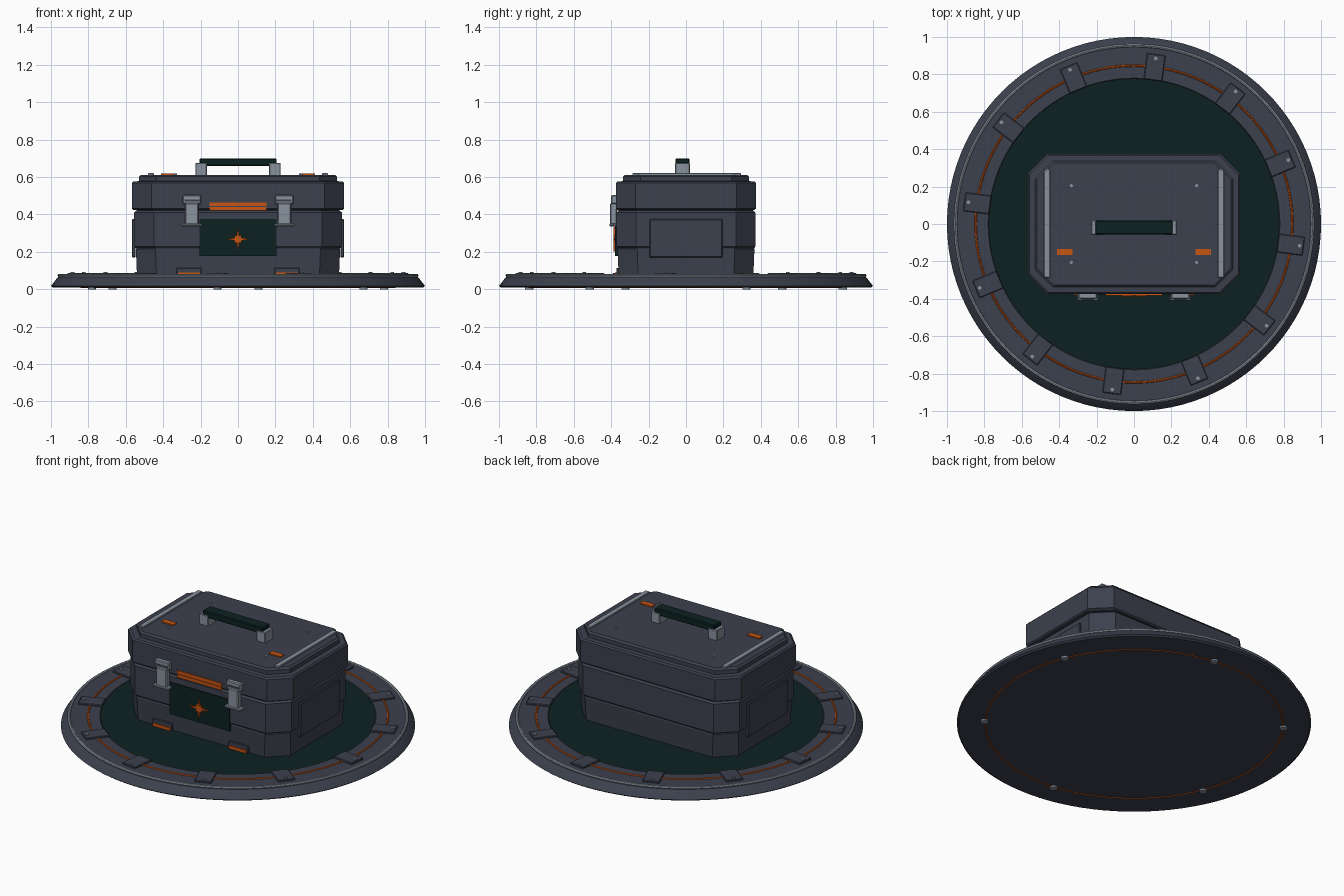
import bpy, bmesh
from math import cos, sin, pi, radians
from mathutils import Matrix

cube = bpy.data.objects.get("Cube")
if cube:
    bpy.data.objects.remove(cube, do_unlink=True)


def material(name, rgb):
    m = bpy.data.materials.new(name)
    m.use_nodes = True
    m.diffuse_color = (*rgb, 1)
    m.node_tree.nodes["Principled BSDF"].inputs["Base Color"].default_value = (*rgb, 1)
    return m


SLATE = material("slate metal", (0.045, 0.052, 0.075))
DARK = material("dark green rubber", (0.004, 0.015, 0.015))
ORANGE = material("orange paint", (0.58, 0.09, 0.006))
STEEL = material("pale steel", (0.25, 0.29, 0.34))


def finish(name, bm, mat, smooth=False):
    bmesh.ops.recalc_face_normals(bm, faces=bm.faces)
    mesh = bpy.data.meshes.new(name)
    bm.to_mesh(mesh)
    bm.free()
    mesh.materials.append(mat)
    ob = bpy.data.objects.new(name, mesh)
    bpy.context.collection.objects.link(ob)
    if smooth:
        bpy.ops.object.select_all(action="DESELECT")
        ob.select_set(True)
        bpy.context.view_layer.objects.active = ob
        bpy.ops.object.shade_smooth_by_angle(angle=radians(30))
    return ob


def box(name, mat, x, y, z, bevel=0.0):
    """Box from (min, max) pairs."""
    bm = bmesh.new()
    bmesh.ops.create_cube(bm, size=1)
    for v in bm.verts:
        v.co = [(a + b) / 2 + c * (b - a) for (a, b), c in zip((x, y, z), v.co)]
    if bevel:
        bmesh.ops.bevel(bm, geom=bm.edges[:], offset=bevel, segments=1, affect="EDGES")
    return finish(name, bm, mat)


def rings_to_mesh(bm, rings, closed):
    n = len(rings[0])
    pairs = list(zip(rings, rings[1:]))
    if closed:
        pairs.append((rings[-1], rings[0]))
    else:
        bm.faces.new(rings[0])
        bm.faces.new(rings[-1])
    for a, b in pairs:
        for i in range(n):
            j = (i + 1) % n
            bm.faces.new((a[i], a[j], b[j], b[i]))


def lathe(name, mat, profile, closed=False, seg=96):
    """Turn an (r, z) profile about the vertical axis."""
    bm = bmesh.new()
    rings = [[bm.verts.new((r * cos(2 * pi * i / seg), r * sin(2 * pi * i / seg), z))
              for i in range(seg)] for r, z in profile]
    rings_to_mesh(bm, rings, closed)
    return finish(name, bm, mat, True)


def octagon_stack(name, mat, levels):
    """Chamfered rectangle lofted through (half x, half y, chamfer, z) levels."""
    bm = bmesh.new()
    rings = []
    for hx, hy, c, z in levels:
        pts = [(hx, c - hy), (hx, hy - c), (hx - c, hy), (c - hx, hy),
               (-hx, hy - c), (-hx, c - hy), (c - hx, -hy), (hx - c, -hy)]
        rings.append([bm.verts.new((x, y, z)) for x, y in pts])
    rings_to_mesh(bm, rings, False)
    return finish(name, bm, mat)


def stud(name, mat, x, y, z0, z1, r):
    bm = bmesh.new()
    bmesh.ops.create_cone(bm, cap_ends=True, segments=12, radius1=r, radius2=r, depth=z1 - z0,
                          matrix=Matrix.Translation((x, y, (z0 + z1) / 2)))
    return finish(name, bm, mat, True)


def ring(name, mat, r, z, minor):
    loop = [(r + minor * cos(k * pi / 4), z + minor * sin(k * pi / 4)) for k in range(8)]
    return lathe(name, mat, loop, closed=True)


# Round platform
lathe("platform", SLATE, [(0.3, 0.01), (0.99, 0.01), (1, 0.018), (0.962, 0.066), (0.945, 0.076),
                          (0.78, 0.076), (0.775, 0.068), (0.3, 0.068)])
lathe("platform_floor", DARK, [(0.3, 0.06), (0.777, 0.06), (0.777, 0.072), (0.3, 0.072)])
ring("platform_trim", STEEL, 0.955, 0.073, 0.01)
ring("platform_light_ring", ORANGE, 0.847, 0.076, 0.006)
ring("underside_ring", ORANGE, 0.84, 0.01, 0.004)

# Clamps with bolts around the platform, feet under every other one
for k in range(12):
    a = radians(22.5 + 30 * k)
    clamp = box("platform_clamp", SLATE, (0.775, 0.915), (-0.05, 0.05), (0.07, 0.086), 0.004)
    clamp.rotation_euler.z = a
    stud("clamp_bolt", STEEL, 0.893 * cos(a), 0.893 * sin(a), 0.08, 0.092, 0.01)
    if k % 2 == 0:
        stud("platform_foot", STEEL, 0.845 * cos(a), 0.845 * sin(a), 0, 0.012, 0.022)

# Case body and lid
octagon_stack("case_lower_body", SLATE, [(0.54, 0.36, 0.105, 0.07), (0.546, 0.366, 0.105, 0.215),
                                         (0.54, 0.36, 0.105, 0.225)])
octagon_stack("case_upper_body", SLATE, [(0.548, 0.366, 0.105, 0.222), (0.555, 0.372, 0.105, 0.23),
                                         (0.555, 0.372, 0.105, 0.41), (0.545, 0.362, 0.105, 0.42)])
octagon_stack("case_seal", DARK, [(0.54, 0.358, 0.105, 0.415), (0.54, 0.358, 0.105, 0.432)])
octagon_stack("case_lid", SLATE, [(0.56, 0.366, 0.105, 0.425), (0.568, 0.375, 0.105, 0.432),
                                  (0.568, 0.375, 0.105, 0.567), (0.56, 0.367, 0.105, 0.576),
                                  (0.53, 0.337, 0.095, 0.578)])
octagon_stack("lid_plate", SLATE, [(0.53, 0.338, 0.095, 0.575), (0.53, 0.338, 0.095, 0.602),
                                   (0.518, 0.326, 0.09, 0.612)])

# Carrying handle
box("handle_grip", DARK, (-0.207, 0.207), (-0.055, 0.018), (0.66, 0.7), 0.005)

for s in (-1, 1):
    def span(centre, half):
        return (s * centre - half, s * centre + half)

    box("handle_post", STEEL, span(0.197, 0.031), (-0.058, 0.021), (0.605, 0.676), 0.004)

    # Lid strips, marks and bolts
    box("lid_strip", STEEL, span(0.465, 0.016), (-0.287, 0.293), (0.605, 0.621), 0.003)
    box("lid_mark", ORANGE, span(0.37, 0.041), (-0.167, -0.133), (0.61, 0.619))
    for y in (-0.205, 0.205):
        stud("lid_bolt", STEEL, s * 0.335, y, 0.61, 0.618, 0.009)

    # Side panels
    box("side_panel", SLATE, span(0.557, 0.01), (-0.195, 0.195), (0.17, 0.375), 0.004)

    # Front latches
    box("latch_plate", STEEL, span(0.247, 0.036), (-0.405, -0.37), (0.34, 0.46), 0.005)
    box("latch_cap", STEEL, span(0.247, 0.05), (-0.4, -0.37), (0.455, 0.503), 0.005)
    box("latch_hook", SLATE, span(0.247, 0.04), (-0.402, -0.37), (0.468, 0.48))
    box("latch_lip", STEEL, span(0.247, 0.055), (-0.41, -0.365), (0.336, 0.351), 0.004)

    # Front feet with orange edge
    box("case_foot", SLATE, span(0.262, 0.068), (-0.372, -0.34), (0.07, 0.115), 0.003)
    box("case_foot_mark", ORANGE, span(0.262, 0.06), (-0.38, -0.35), (0.07, 0.09))

# Front plate and orange bars
box("front_plate", DARK, (-0.207, 0.207), (-0.379, -0.35), (0.178, 0.375))
for z in (0.421, 0.444):
    box("front_bar", ORANGE, (-0.153, 0.153), (-0.382, -0.35), (z, z + 0.02))

# Four-pointed star with short diagonal points
bm = bmesh.new()
outline = []
for i in range(16):
    a = i * pi / 8
    r = 0.066 if i % 4 == 0 else 0.03 if i % 4 == 2 else 0.019
    outline.append((r * cos(a), r * sin(a) + 0.268))
rings_to_mesh(bm, [[bm.verts.new((x, y, z)) for x, z in outline] for y in (-0.376, -0.388)], False)
finish("front_star", bm, ORANGE)
